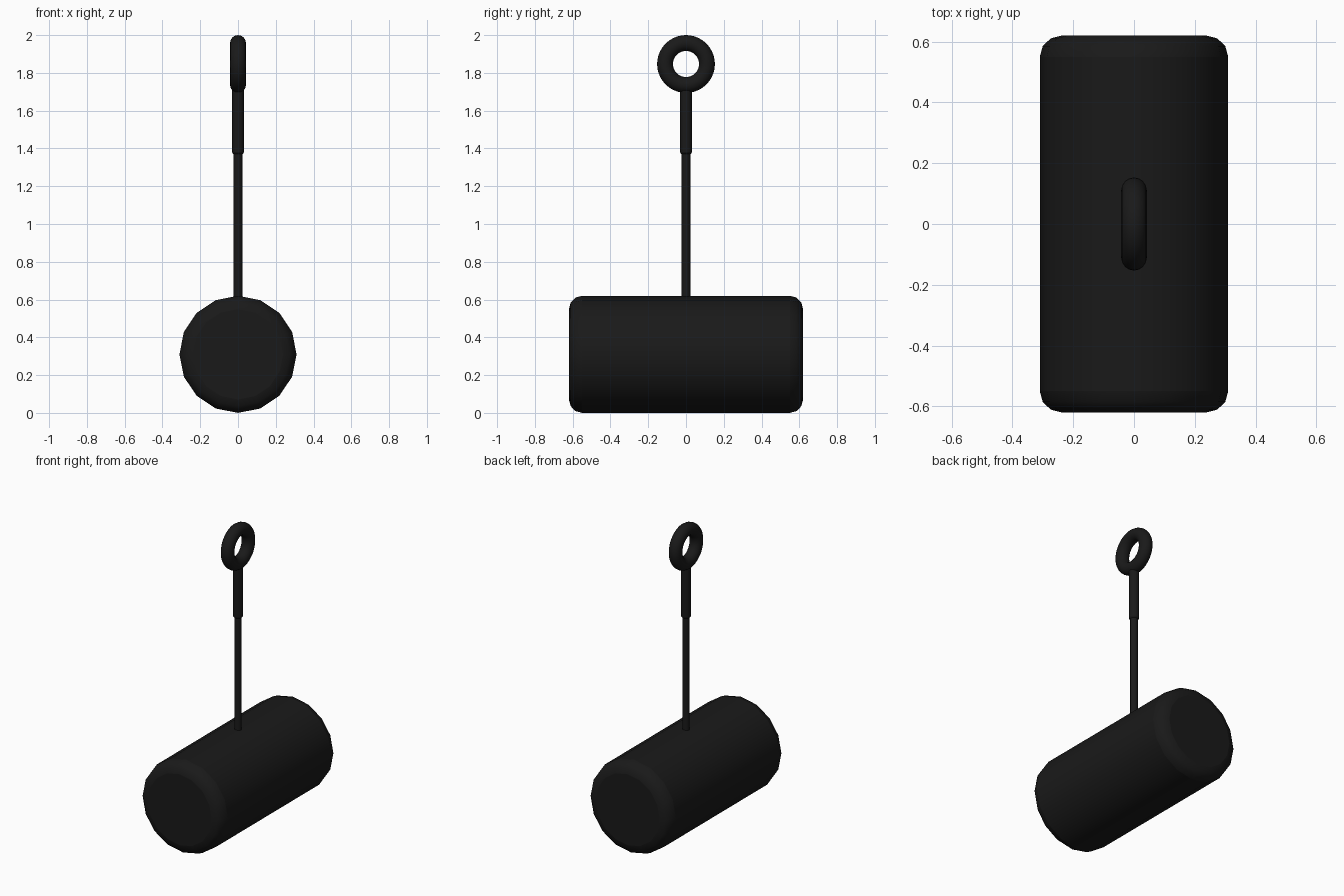
import bpy, math

if "Cube" in bpy.data.objects:
    bpy.data.objects.remove(bpy.data.objects["Cube"])

black = bpy.data.materials.new("black")
black.diffuse_color = (0.01, 0.01, 0.01, 1)
black.use_nodes = True
black.node_tree.nodes["Principled BSDF"].inputs["Base Color"].default_value = black.diffuse_color


def finish(name, angle=35):
    ob = bpy.context.object
    ob.name = name
    ob.data.materials.append(black)
    bpy.ops.object.shade_smooth_by_angle(angle=math.radians(angle))
    return ob


def bevel(ob, width, segments):
    m = ob.modifiers.new("rounded_rims", 'BEVEL')
    m.width = width
    m.segments = segments
    m.limit_method = 'ANGLE'
    m.angle_limit = math.radians(40)


def upright(name, radius, z0, z1, sides):
    bpy.ops.mesh.primitive_cylinder_add(vertices=sides, radius=radius, depth=z1 - z0,
                                        location=(0, 0, (z0 + z1) / 2))
    return finish(name)


# Sixteen-sided head lying along y, with rounded end rims
bpy.ops.mesh.primitive_cylinder_add(vertices=16, radius=0.31, depth=1.24,
                                    location=(0, 0, 0.31), rotation=(math.pi / 2, 0, 0))
bevel(finish("head"), 0.07, 3)

# Thin shaft and thicker grip
upright("shaft", 0.023, 0.55, 1.45, 16)
bevel(upright("grip", 0.031, 1.37, 1.72, 16), 0.01, 2)

# Hanging ring in the y-z plane
bpy.ops.mesh.primitive_torus_add(major_radius=0.111, minor_radius=0.042,
                                 major_segments=40, minor_segments=16,
                                 location=(0, 0, 1.847), rotation=(0, math.pi / 2, 0))
finish("ring")
